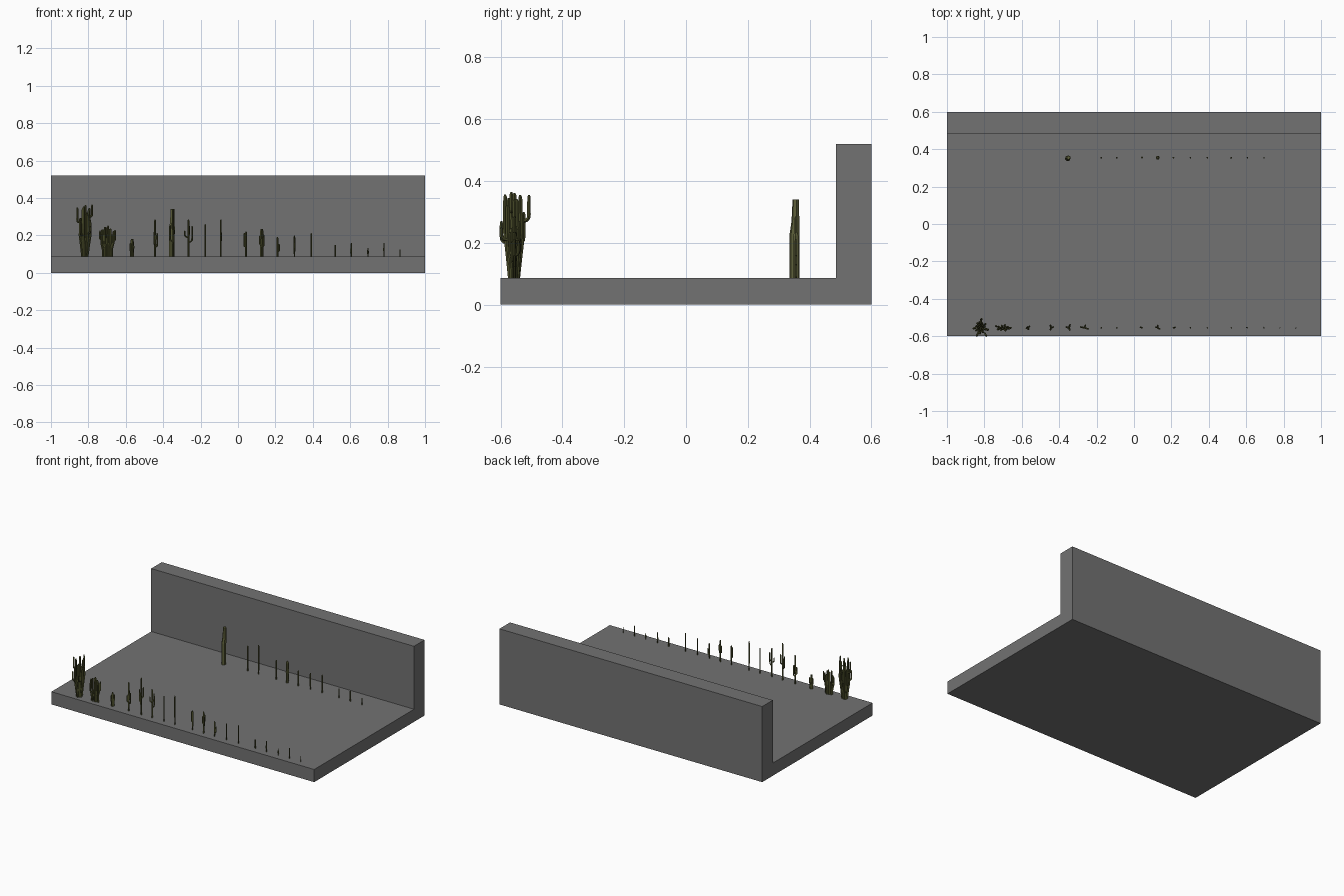
import bpy, bmesh, math, random
from mathutils import Vector

if "Cube" in bpy.data.objects:
    bpy.data.objects.remove(bpy.data.objects["Cube"])

random.seed(4)
FLOOR = 0.087
FRONT_Y, BACK_Y = -0.555, 0.355


def material(name, rgb):
    m = bpy.data.materials.new(name)
    m.diffuse_color = (*rgb, 1)
    m.use_nodes = True
    m.node_tree.nodes["Principled BSDF"].inputs["Base Color"].default_value = m.diffuse_color
    return m


GREY = material("base grey", (0.17, 0.17, 0.17))
GREEN = material("dark cactus green", (0.075, 0.08, 0.025))
OLIVE = material("simple cactus olive", (0.11, 0.115, 0.042))


def finish(bm, name, mat):
    bmesh.ops.recalc_face_normals(bm, faces=bm.faces)
    me = bpy.data.meshes.new(name)
    bm.to_mesh(me)
    bm.free()
    me.materials.append(mat)
    ob = bpy.data.objects.new(name, me)
    bpy.context.collection.objects.link(ob)
    return ob


def tube(bm, path, r, sides=8, rib=0.8):
    """Ribbed stem along a path with a tapered tip."""
    pts = [Vector(p) for p in path]
    d = (pts[-1] - pts[-2]).normalized()
    radii = [r * 0.85] + [r] * (len(pts) - 2) + [r * 0.45]
    pts.insert(-1, pts[-1] - d * r * 1.2)
    radii.insert(-1, r * 0.92)
    rings = []
    for i, p in enumerate(pts):
        t = (pts[min(i + 1, len(pts) - 1)] - pts[max(i - 1, 0)]).normalized()
        q = Vector((0, 0, 1)).rotation_difference(t)
        ring = []
        for k in range(sides):
            a = 2 * math.pi * k / sides
            rr = radii[i] * (rib if k % 2 else 1)
            ring.append(bm.verts.new(p + q @ Vector((rr * math.cos(a), rr * math.sin(a), 0))))
        rings.append(ring)
    for a, b in zip(rings, rings[1:]):
        for k in range(sides):
            bm.faces.new((a[k], a[(k + 1) % sides], b[(k + 1) % sides], b[k]))
    bm.faces.new(rings[0][::-1])
    bm.faces.new(rings[-1])


def arm(bm, x, y, z0, dx, dy, top, r):
    """Arm that leaves the stem sideways and bends upward."""
    e = math.hypot(dx, dy)
    tube(bm, [(x, y, z0), (x + dx * .6, y + dy * .6, z0 + e * .1),
              (x + dx * .93, y + dy * .93, z0 + e * .45),
              (x + dx, y + dy, z0 + e), (x + dx, y + dy, top)], r)


# L-shaped base: floor slab and back wall in one profile
bm = bmesh.new()
prof = [(-.6, 0), (.6, 0), (.6, .52), (.485, .52), (.485, FLOOR), (-.6, FLOOR)]
face = bm.faces.new([bm.verts.new((-1, y, z)) for y, z in prof])
ext = bmesh.ops.extrude_face_region(bm, geom=[face])
bmesh.ops.translate(bm, vec=(2, 0, 0), verts=[v for v in ext["geom"] if isinstance(v, bmesh.types.BMVert)])
finish(bm, "floor_and_wall", GREY)


def clump(name, cx, rx, ry, base, top, count, r, arms):
    """Many stems spreading out from a narrow foot."""
    bm = bmesh.new()
    for i in range(count):
        a = i * 2.39996
        s = math.sqrt((i + .3) / count)
        ux, uy = s * math.cos(a), s * math.sin(a)
        z = FLOOR + (top - FLOOR) * random.uniform(.68, 1)
        if i == 0:
            z = top
        h = z - FLOOR
        tube(bm, [(cx + ux * rx * base, FRONT_Y + uy * ry * base, FLOOR - .003),
                  (cx + ux * rx * .75, FRONT_Y + uy * ry * .75, FLOOR + h * .3),
                  (cx + ux * rx, FRONT_Y + uy * ry, FLOOR + h * .55),
                  (cx + ux * rx, FRONT_Y + uy * ry, z)], r)
    for a in arms:
        arm(bm, cx + a[0], FRONT_Y + a[1], a[2], a[3], a[4], a[5], r * .9)
    finish(bm, name, GREEN)


# Three branching clumps at the left of the front row
clump("large_clump_cactus", -.82, .034, .032, .5, .362, 17, .0065,
      [(-.01, -.02, .2, -.01, -.022, .27), (.0, .025, .27, .004, .022, .355),
       (0, .01, .2, -.008, .02, .3), (.025, -.01, .3, .015, 0, .365),
       (-.025, 0, .27, -.014, -.004, .35), (.02, -.025, .21, .01, -.018, .25)])
clump("medium_clump_cactus", -.70, .036, .018, .75, .252, 14, .006,
      [(.03, 0, .17, .012, 0, .23), (-.03, .005, .18, -.008, .005, .225)])
clump("small_clump_cactus", -.565, .011, .013, .7, .182, 5, .005, [])

# Front row: x, top, radius, arms (start height, dx, dy, top)
ROW = [
    (-.443, .285, .006, [(.14, .011, .004, .212), (.16, -.004, .014, .22), (.15, -.004, -.01, .2)]),
    (-.347, .34, .006, [(.17, -.016, .004, .255), (.2, .004, .016, .27), (.16, .003, -.012, .23)]),
    (-.265, .285, .0055, [(.19, -.02, .004, .225), (.165, .02, -.006, .25), (.2, .005, .014, .25)]),
    (-.175, .26, .005, []),
    (-.092, .285, .005, []),
    (.043, .22, .0055, [(.14, -.009, .003, .212)]),
    (.127, .235, .0055, [(.15, -.01, .004, .2), (.14, .01, -.006, .205), (.16, 0, .012, .21)]),
    (.211, .192, .005, [(.115, .009, .003, .155)]),
    (.302, .2, .0042, []),
    (.392, .212, .0045, []),
    (.52, .15, .0045, []),
    (.606, .16, .004, [(.105, -.005, .002, .13)]),
    (.695, .132, .004, []),
    (.78, .16, .0035, []),
    (.866, .125, .0035, []),
]
for n, (x, top, r, arms) in enumerate(ROW):
    bm = bmesh.new()
    tube(bm, [(x, FRONT_Y, FLOOR - .003), (x, FRONT_Y, (top + FLOOR) / 2), (x, FRONT_Y, top)], r)
    for z0, dx, dy, t in arms:
        arm(bm, x, FRONT_Y, z0, dx, dy, t, r * .85)
    finish(bm, f"front_cactus_{n + 1}", GREEN)

# Back row: simplified posts standing behind their detailed twins
for n, (x, top, r, arms) in enumerate(ROW):
    if n in (0, 2) or n > 12:
        continue
    bm = bmesh.new()
    if n == 1:    # broad faceted block that narrows upward
        levels = [(FLOOR, .016, 0, 0), (.23, .016, 0, 0), (.27, .013, .003, .003), (top, .0105, .004, .004)]
        rings = [[bm.verts.new((-.354 + ox + rr * math.cos(k * math.pi / 3 + .3),
                                .351 + oy + rr * math.sin(k * math.pi / 3 + .3), z)) for k in range(6)]
                 for z, rr, ox, oy in levels]
        for a, b in zip(rings, rings[1:]):
            for k in range(6):
                bm.faces.new((a[k], a[(k + 1) % 6], b[(k + 1) % 6], b[k]))
        bm.faces.new(rings[0])
        bm.faces.new(rings[-1])
    else:
        rr = .011 if n == 6 else r * 1.05
        tube(bm, [(x, BACK_Y, FLOOR - .003), (x, BACK_Y, (top + FLOOR) / 2), (x, BACK_Y, top)], rr, 6, 1)
    finish(bm, f"back_cactus_{n + 1}", OLIVE)
